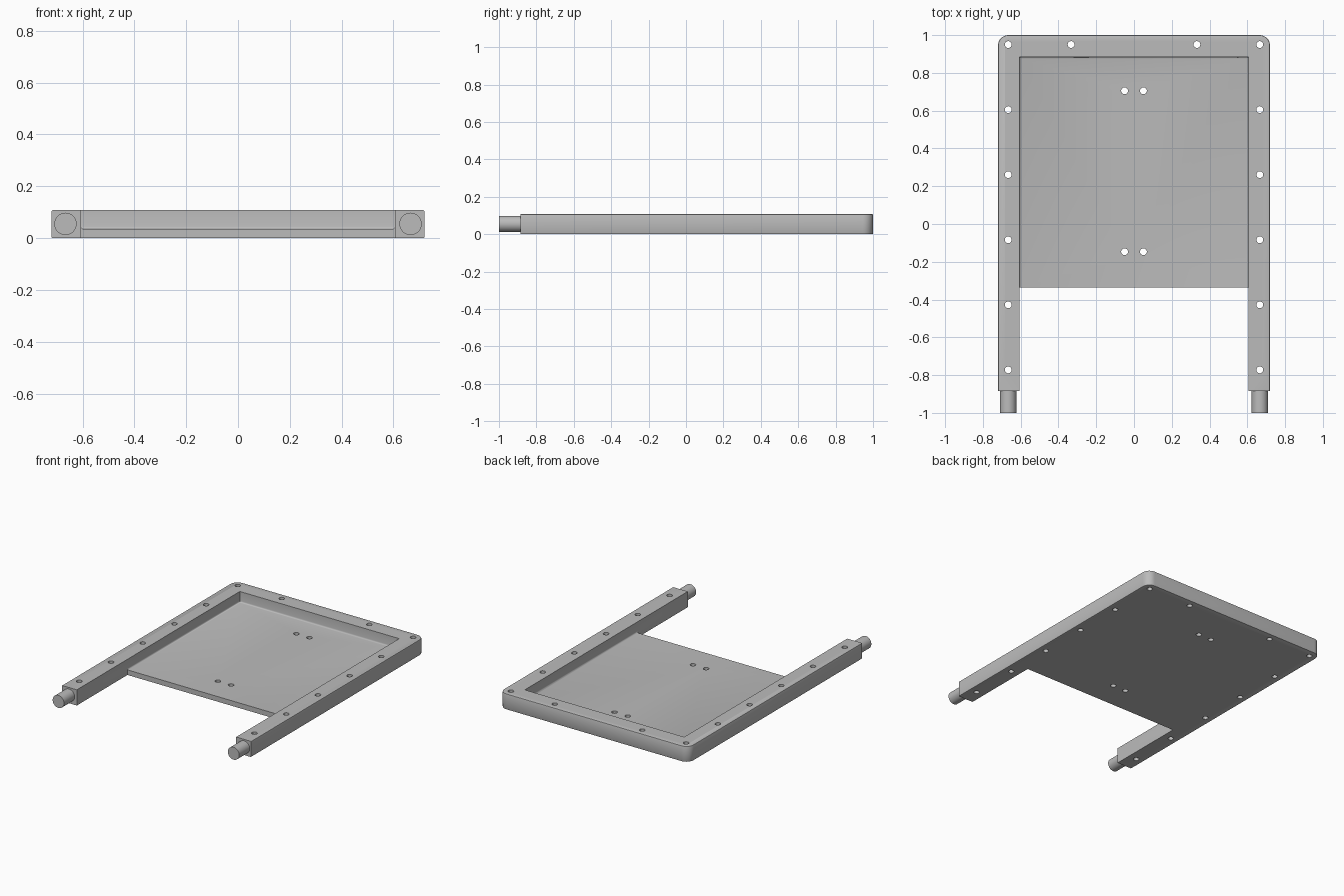
import bpy, bmesh, math
from mathutils import Matrix, Vector

cube = bpy.data.objects.get("Cube")
if cube:
    bpy.data.objects.remove(cube, do_unlink=True)

HALF_W, INNER, HEIGHT, FLOOR = 0.72, 0.606, 0.108, 0.035
BACK, BACK_INNER, FRONT, FLOOR_FRONT = 1.0, 0.885, -0.885, -0.335
RAIL_X, HOLE_R, CORNER = 0.666, 0.018, 0.055

grey = bpy.data.materials.new("plain grey")
grey.use_nodes = True
grey.diffuse_color = (0.5, 0.5, 0.5, 1)
grey.node_tree.nodes["Principled BSDF"].inputs["Base Color"].default_value = (0.5, 0.5, 0.5, 1)


def make_object(name, bm):
    bmesh.ops.recalc_face_normals(bm, faces=bm.faces)
    mesh = bpy.data.meshes.new(name)
    bm.to_mesh(mesh)
    bm.free()
    obj = bpy.data.objects.new(name, mesh)
    bpy.context.collection.objects.link(obj)
    mesh.materials.append(grey)
    return obj


def activate(obj):
    bpy.ops.object.select_all(action='DESELECT')
    obj.select_set(True)
    bpy.context.view_layer.objects.active = obj


def cut(obj, cutter):
    mod = obj.modifiers.new("cut", 'BOOLEAN')
    mod.operation, mod.solver, mod.object = 'DIFFERENCE', 'EXACT', cutter
    activate(obj)
    bpy.ops.object.modifier_apply(modifier=mod.name)
    bpy.data.objects.remove(cutter, do_unlink=True)


def cylinder(bm, matrix, radius, depth, segments):
    return bmesh.ops.create_cone(bm, cap_ends=True, segments=segments, radius1=radius,
                                 radius2=radius, depth=depth, matrix=matrix)


# Tray body: outline with two forward rails and rounded back corners
right_half = [(INNER, FLOOR_FRONT), (INNER, FRONT), (HALF_W, FRONT)]
for i in range(9):
    a = math.pi / 2 * i / 8
    right_half.append((HALF_W - CORNER + CORNER * math.cos(a),
                       BACK - CORNER + CORNER * math.sin(a)))
outline = right_half + [(-x, y) for x, y in reversed(right_half)]
bm = bmesh.new()
base = bm.faces.new([bm.verts.new((x, y, 0)) for x, y in outline])
top = bmesh.ops.extrude_face_region(bm, geom=[base])
bmesh.ops.translate(bm, vec=(0, 0, HEIGHT),
                    verts=[v for v in top["geom"] if isinstance(v, bmesh.types.BMVert)])
bmesh.ops.recalc_face_normals(bm, faces=bm.faces)

# Soften the outer rim, above and below
rim = []
for e in bm.edges:
    a, b = e.verts
    mid = (a.co + b.co) / 2
    if abs(a.co.z - b.co.z) < 1e-6 and (abs(mid.x) > HALF_W - CORNER and mid.y > FRONT + 0.1
                                        or mid.y > BACK - CORNER):
        rim.append(e)
bmesh.ops.bevel(bm, geom=rim, offset=0.005, segments=2, profile=0.5, affect='EDGES')
body = make_object("tray_frame", bm)

# Recess above the floor, with a small fillet along its lower edges
bm = bmesh.new()
low, high = Vector((-INNER, -1.2, FLOOR)), Vector((INNER, BACK_INNER, 0.3))
bmesh.ops.create_cube(bm, size=1, matrix=Matrix.Translation((low + high) / 2)
                      @ Matrix.Diagonal((*(high - low), 1)))
lower = [e for e in bm.edges if all(abs(v.co.z - FLOOR) < 1e-5 for v in e.verts)
         and not all(v.co.y < -1 for v in e.verts)]
bmesh.ops.bevel(bm, geom=lower, offset=0.01, segments=3, profile=0.5, affect='EDGES')
cut(body, make_object("recess_cutter", bm))

# Screw holes through the rails, back bar and floor
holes = [(RAIL_X, 0.95 - 0.3445 * i) for i in range(6)]
holes += [(0.333, 0.95), (0.05, 0.705), (0.05, -0.147)]
bm = bmesh.new()
for x, y in holes:
    for side in (-1, 1):
        cylinder(bm, Matrix.Translation((side * x, y, HEIGHT / 2)), HOLE_R, 0.4, 24)
cut(body, make_object("hole_cutter", bm))

# Round pegs on the rail ends
parts = [body]
for name, side in (("left_peg", 1), ("right_peg", -1)):
    bm = bmesh.new()
    cylinder(bm, Matrix.Translation((side * RAIL_X, -0.94, 0.055))
             @ Matrix.Rotation(math.pi / 2, 4, 'X'), 0.043, 0.12, 40)
    parts.append(make_object(name, bm))

for obj in parts:
    activate(obj)
    bpy.ops.object.shade_smooth_by_angle(angle=math.radians(35))
